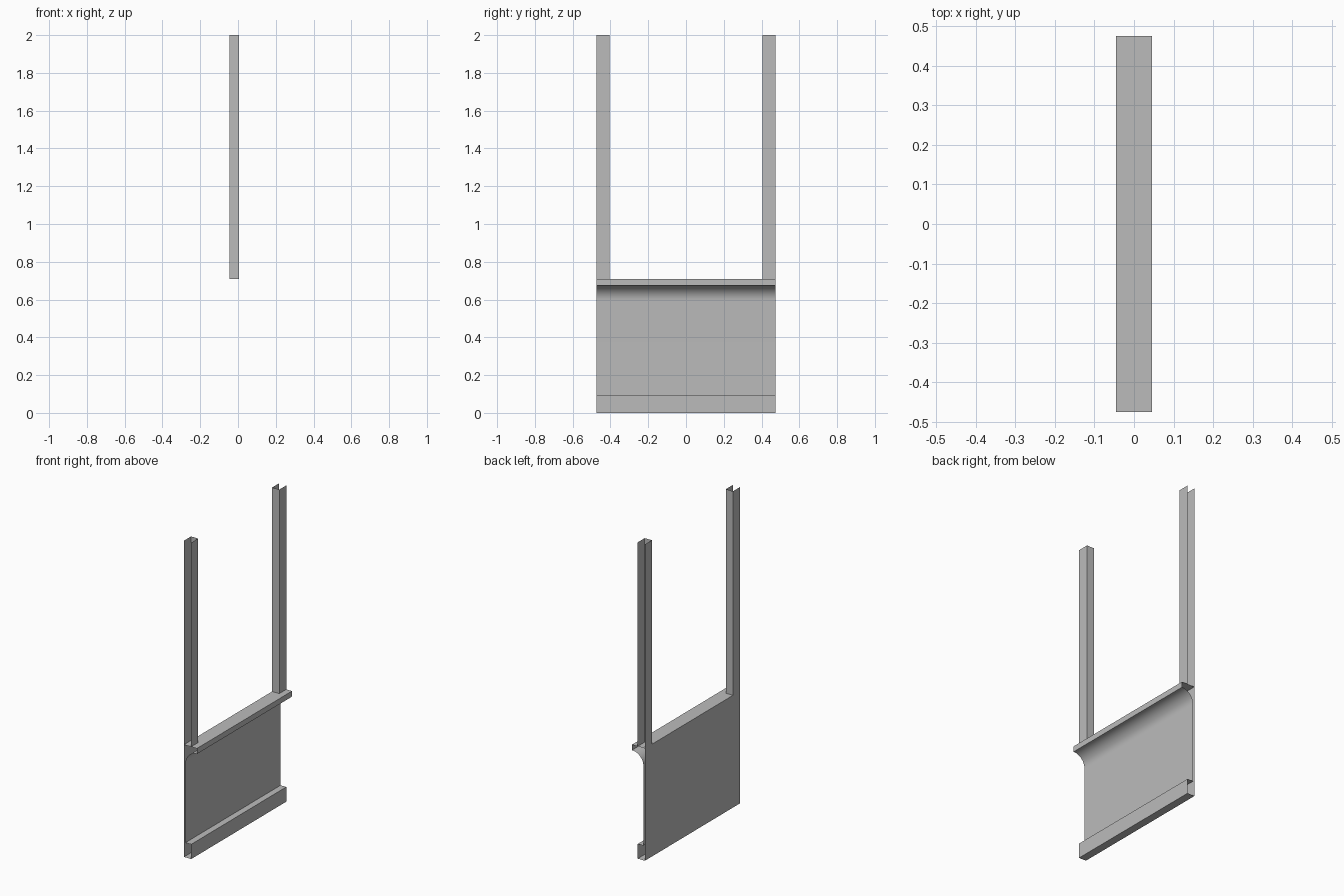
import bpy
from math import sin, cos, pi, radians
from mathutils import Vector

cube = bpy.data.objects.get("Cube")
if cube:
    bpy.data.objects.remove(cube, do_unlink=True)

# One plain grey for the whole sheet metal model
grey = bpy.data.materials.new("sheet_grey")
grey.use_nodes = True
grey.diffuse_color = (0.5, 0.5, 0.5, 1)
grey.node_tree.nodes["Principled BSDF"].inputs["Base Color"].default_value = (0.5, 0.5, 0.5, 1)

BACK, FRONT, LIP = -0.045, 0.005, 0.045   # depth positions along x
SKIN = -0.035                             # front skin of the panel
HALF, WEB = 0.475, 0.405                  # half width, inner side of posts
LEDGE, TOP = 0.71, 2.0                    # heights


def sheet(name, path, sweep, closed=False):
    """Sweep a path of points along a vector into a thin folded sheet."""
    n = len(path)
    start = [Vector(p) for p in path]
    verts = start + [p + Vector(sweep) for p in start]
    faces = []
    for i in range(n if closed else n - 1):
        j = (i + 1) % n
        faces.append((i, j, j + n, i + n))
    mesh = bpy.data.meshes.new(name)
    mesh.from_pydata(verts, [], faces)
    mesh.materials.append(grey)
    obj = bpy.data.objects.new(name, mesh)
    bpy.context.collection.objects.link(obj)
    return obj


# Lower panel: bottom channel, front skin, cove and top ledge, open at both ends
radius = LIP - SKIN
cove_z = 0.595
steps = 14
cove = [(LIP - radius * cos(a), cove_z + radius * sin(a))
        for a in (pi / 2 * k / steps for k in range(steps + 1))]
profile = [(BACK, 0), (FRONT, 0), (FRONT, 0.093), (SKIN, 0.093)]
profile += cove + [(LIP, LEDGE), (BACK, LEDGE)]
panel = sheet("lower_panel", [(x, -HALF, z) for x, z in reversed(profile)],
              (0, 2 * HALF, 0), closed=True)

bpy.ops.object.select_all(action="DESELECT")
panel.select_set(True)
bpy.context.view_layer.objects.active = panel
bpy.ops.object.shade_smooth_by_angle(angle=radians(30))

# Upright posts: channels open to the outside, mirrored across the middle
section = [(BACK, HALF), (BACK, WEB), (FRONT, WEB), (FRONT, HALF)]
posts = sheet("upright_posts", [(x, y, LEDGE) for x, y in section],
              (0, 0, TOP - LEDGE))
mirror = posts.modifiers.new("mirror", "MIRROR")
mirror.use_axis = (False, True, False)
